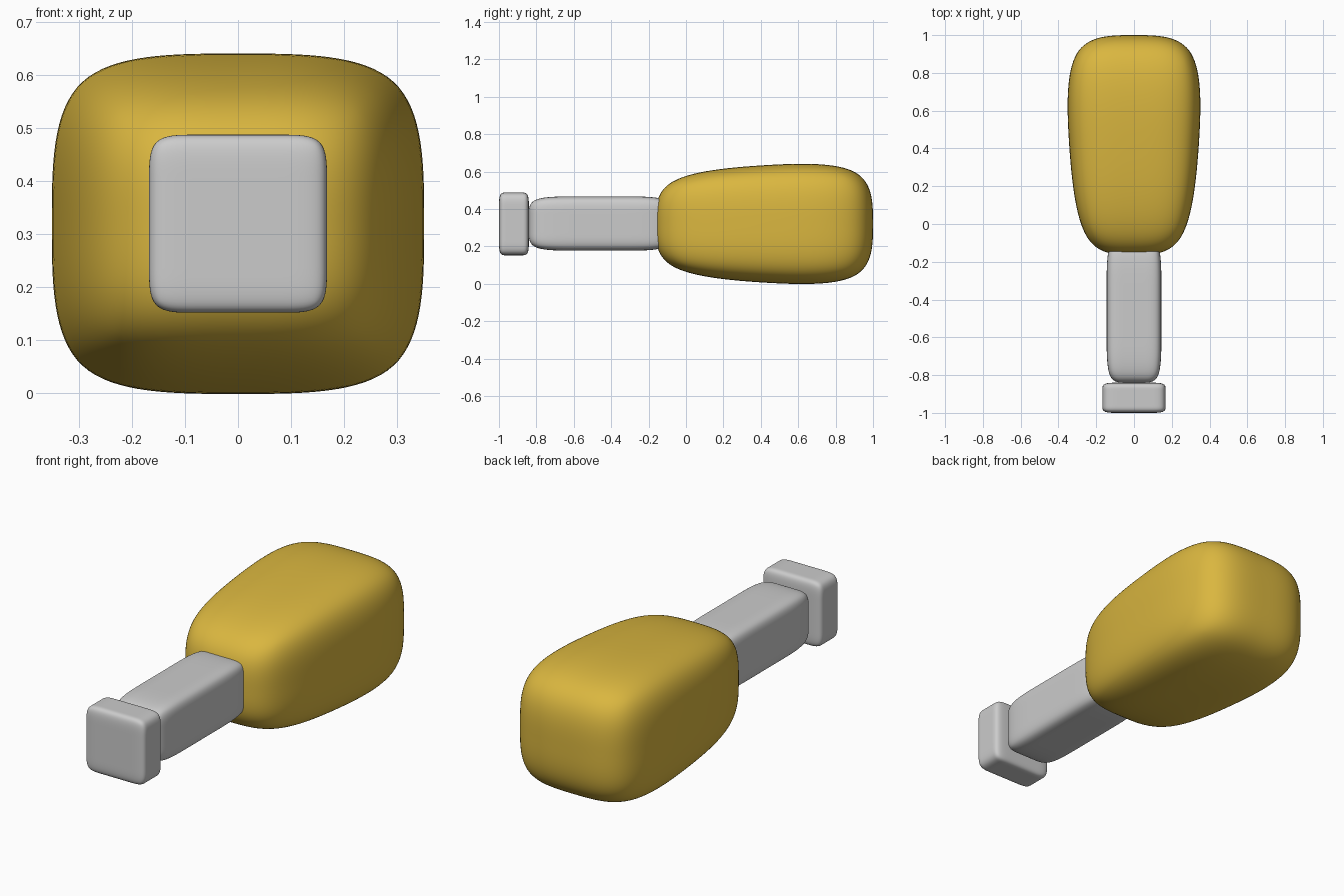
import bpy, bmesh

if "Cube" in bpy.data.objects:
    bpy.data.objects.remove(bpy.data.objects["Cube"])


def soft_box(name, half, centre, cuts, taper=None, colour=None):
    """Subdivided cube, optionally tapered along y, rounded by subdivision."""
    bm = bmesh.new()
    bmesh.ops.create_cube(bm, size=2)
    bmesh.ops.subdivide_edges(bm, edges=bm.edges[:], cuts=cuts, use_grid_fill=True)
    for v in bm.verts:
        s = taper[round(v.co.y)] if taper else 1
        v.co.x *= half[0] * s
        v.co.y *= half[1]
        v.co.z *= half[2] * s
    mesh = bpy.data.meshes.new(name)
    for f in bm.faces:
        f.smooth = True
    bm.to_mesh(mesh)
    bm.free()
    ob = bpy.data.objects.new(name, mesh)
    ob.location = centre
    bpy.context.collection.objects.link(ob)
    sub = ob.modifiers.new("Round", 'SUBSURF')
    sub.levels = sub.render_levels = 4 if cuts < 3 else 3
    if colour:
        mat = bpy.data.materials.new(name + "_colour")
        mat.diffuse_color = colour
        mat.use_nodes = True
        mat.node_tree.nodes["Principled BSDF"].inputs["Base Color"].default_value = mat.diffuse_color
        mesh.materials.append(mat)
    return ob


# Large yellow head, narrower towards the handle
soft_box("head", (0.35, 0.582, 0.32), (0, 0.418, 0.32), 1,
         taper={-1: 0.82, 0: 1.004, 1: 1.045}, colour=(0.70, 0.47, 0.05, 1))

# Grey shaft, running into the head
soft_box("handle", (0.145, 0.38, 0.145), (0, -0.46, 0.322), 2)

# Square end cap
soft_box("end_cap", (0.168, 0.08, 0.168), (0, -0.92, 0.32), 3)
